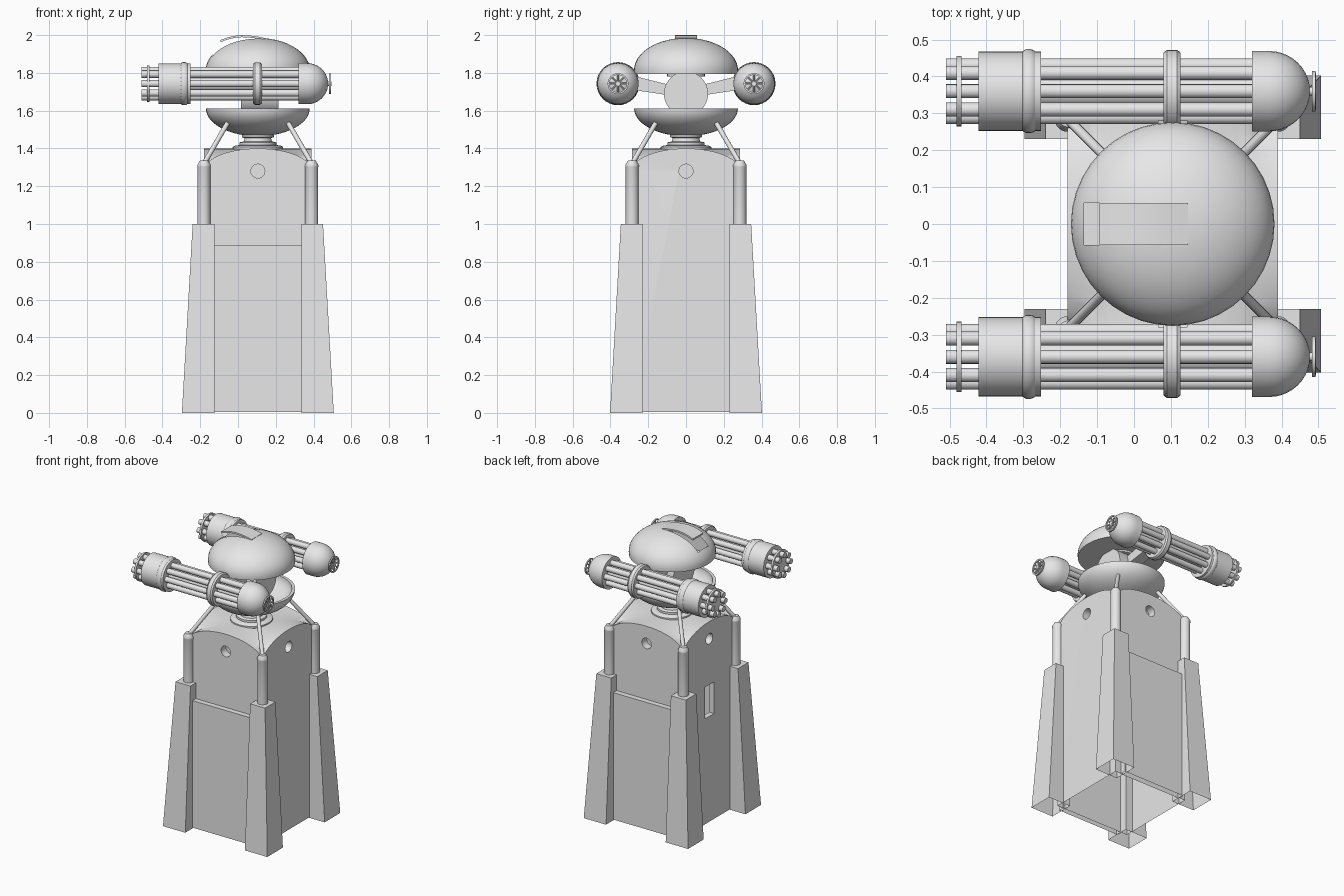
import bpy, bmesh, math
from mathutils import Vector, Matrix

cube = bpy.data.objects.get("Cube")
if cube:
    bpy.data.objects.remove(cube, do_unlink=True)

grey = bpy.data.materials.new("light_grey")
grey.use_nodes = True
grey.diffuse_color = (0.8, 0.8, 0.8, 1)
grey.node_tree.nodes["Principled BSDF"].inputs["Base Color"].default_value = (0.8, 0.8, 0.8, 1)

CX = 0.105            # tower axis
Z = Vector((0, 0, 1))
parts = []


def finish(name, bm, mat=Matrix()):
    bmesh.ops.remove_doubles(bm, verts=bm.verts, dist=1e-5)
    bmesh.ops.transform(bm, matrix=mat, verts=bm.verts)
    bmesh.ops.recalc_face_normals(bm, faces=bm.faces)
    me = bpy.data.meshes.new(name)
    bm.to_mesh(me)
    bm.free()
    me.materials.append(grey)
    ob = bpy.data.objects.new(name, me)
    bpy.context.collection.objects.link(ob)
    parts.append(ob)
    return ob


def lathe(name, profile, loc=(0, 0, 0), axis=Z, seg=32, closed=False):
    """Revolve (radius, height) points about an axis."""
    bm = bmesh.new()
    rings = []
    for i in range(seg):
        a = 2 * math.pi * i / seg
        rings.append([bm.verts.new((r * math.cos(a), r * math.sin(a), h)) for r, h in profile])
    n = len(profile)
    for i in range(seg):
        a, b = rings[i], rings[(i + 1) % seg]
        for j in range(n if closed else n - 1):
            k = (j + 1) % n
            bm.faces.new((a[j], b[j], b[k], a[k]))
    rot = Z.rotation_difference(Vector(axis)).to_matrix().to_4x4()
    return finish(name, bm, Matrix.Translation(loc) @ rot)


def rod(name, p, q, r, seg=16):
    p, q = Vector(p), Vector(q)
    h = (q - p).length
    return lathe(name, [(0, 0), (r, 0), (r, h), (0, h)], p, (q - p).normalized(), seg)


def prism(name, pts, half, mat=Matrix()):
    """Extrude an x-z outline along y."""
    bm = bmesh.new()
    face = bm.faces.new([bm.verts.new((x, -half, z)) for x, z in pts])
    ext = bmesh.ops.extrude_face_region(bm, geom=[face])
    moved = [v for v in ext["geom"] if isinstance(v, bmesh.types.BMVert)]
    bmesh.ops.translate(bm, verts=moved, vec=(0, 2 * half, 0))
    return finish(name, bm, mat)


def box(name, lo, hi):
    pts = [(lo[0], lo[2]), (hi[0], lo[2]), (hi[0], hi[2]), (lo[0], hi[2])]
    mid = (lo[1] + hi[1]) / 2
    return prism(name, pts, (hi[1] - lo[1]) / 2, Matrix.Translation((0, mid, 0)))


def boolean(ob, other, op):
    mod = ob.modifiers.new(op.lower(), "BOOLEAN")
    mod.operation, mod.object, mod.solver = op, other, "EXACT"
    bpy.context.view_layer.objects.active = ob
    bpy.ops.object.modifier_apply(modifier=mod.name)
    parts.remove(other)
    bpy.data.objects.remove(other, do_unlink=True)


def open_faces(ob, rule):
    """Delete the faces whose centre satisfies the rule."""
    bm = bmesh.new()
    bm.from_mesh(ob.data)
    gone = [f for f in bm.faces if rule(f.calc_center_median())]
    bmesh.ops.delete(bm, geom=gone, context="FACES")
    bm.to_mesh(ob.data)
    bm.free()


def at_ground(c):
    return c.z < 0.01


def ellipse(a, b, z, start, end, n=14):
    return [(a * math.cos(t), z + b * math.sin(t))
            for t in (math.radians(start + (end - start) * i / n) for i in range(n + 1))]


# Tower body: two crossing vaults, hollow and open underneath
W = 0.285
arch = [(-W, 0.005), (W, 0.005)] + ellipse(W, 0.118, 1.282, 0, 180, 24)
at_axis = Matrix.Translation((CX, 0, 0))
body = prism("tower_body", arch, W, at_axis)
cross = prism("cross_vault", arch, W, at_axis @ Matrix.Rotation(math.pi / 2, 4, "Z"))
boolean(body, cross, "UNION")
for dx, dy in ((1, 0), (-1, 0), (0, 1), (0, -1)):
    d = Vector((dx, dy, 0))
    c = Vector((CX, 0, 1.28))
    boolean(body, rod("port_cutter", c + d * 0.23, c + d * 0.35, 0.037, 24), "DIFFERENCE")
boolean(body, box("window_cutter", (CX - 0.4, -0.05, 0.74), (CX - 0.25, 0.05, 0.96)), "DIFFERENCE")
open_faces(body, lambda c: at_ground(c) or (abs(c.x - CX + 0.25) < 0.003 and 0.8 < c.z < 0.9))

# Raised panels on front and back
for name, s in (("front", -1), ("back", 1)):
    lo, hi = sorted((s * 0.28, s * 0.322))
    panel = box(name + "_panel", (CX - 0.24, lo, 0.005), (CX + 0.24, hi, 0.89))
    open_faces(panel, at_ground)

# Corner legs (open underneath), pistons and struts
piston = [(0, 0.99), (0.034, 0.99), (0.034, 1.3), (0.035, 1.303), (0.035, 1.313),
          (0.022, 1.335), (0, 1.338)]
for sy, fb in ((-1, "front"), (1, "back")):
    for sx, lr in ((1, "left"), (-1, "right")):
        bm = bmesh.new()
        bmesh.ops.create_cube(bm, size=2)
        for v in bm.verts:
            outer = 0.345 if v.co.z > 0 else 0.402
            x = outer if v.co.x > 0 else 0.23
            y = outer if v.co.y > 0 else 0.23
            v.co = (CX + sx * x, sy * y, max(v.co.z, 0))
        tag = fb + "_" + lr
        open_faces(finish(tag + "_leg", bm), at_ground)
        lathe(tag + "_piston", piston, (CX + sx * W, sy * W, 0), seg=24)
        rod(tag + "_strut", (CX + sx * W, sy * W, 1.32), (CX + sx * 0.16, sy * 0.16, 1.535), 0.013)

# Neck
lathe("neck", [(0, 1.385), (0.12, 1.385), (0.134, 1.395), (0.134, 1.408), (0.12, 1.415),
               (0.098, 1.418), (0.098, 1.432), (0.075, 1.437), (0.07, 1.455), (0.085, 1.46),
               (0.085, 1.475), (0.07, 1.48), (0.07, 1.49), (0, 1.49)], (CX, 0, 0))

# Lower bowl, and upper dome with a flat floor
bowl = ellipse(0.275, 0.147, 1.612, 0, -90) + ellipse(0.255, 0.13, 1.612, -90, 0)
lathe("lower_bowl", bowl, (CX, 0, 0), closed=True, seg=40)
dome = ([(0, 1.795)] + ellipse(0.276, 0.172, 1.813, -6, 90)
        + ellipse(0.262, 0.158, 1.813, 90, -2) + [(0, 1.807)])
shell = lathe("upper_dome", dome, (CX, 0, 0), closed=True, seg=40)
boolean(shell, box("hatch_cutter", (-0.135, -0.057, 1.84), (0.144, 0.057, 2.1)), "DIFFERENCE")

# Raised hatch lid
top = [(0.146, 1.984), (0.1, 1.993), (0.06, 1.998), (0.02, 2.0), (-0.02, 1.996),
       (-0.06, 1.986), (-0.093, 1.974)]
prism("hatch_lid", top + [(x, z - 0.011) for x, z in reversed(top)], 0.057)

# Head pivot and supports
rod("head_post", (CX, 0, 1.48), (CX, 0, 1.64), 0.07, 32)
rod("head_pivot", (CX - 0.09, 0, 1.69), (CX + 0.11, 0, 1.69), 0.117, 40)
lathe("dome_mount", [(0, 1.76), (0.07, 1.76), (0.07, 1.78), (0.1, 1.782), (0.1, 1.8),
                     (0, 1.8)], (CX, 0, 0))

# Rotary guns with their arms
R = 0.108
X = Vector((1, 0, 0))
for name, s in (("front", -1), ("back", 1)):
    gy, gz = s * 0.36, 1.743
    loc = (0, gy, gz)
    arm = [(0.08, 1.68), (0.28, 1.71), (0.28, 1.785), (0.08, 1.735)]
    turn = at_axis @ Matrix.Rotation(s * math.pi / 2, 4, "Z")
    prism(name + "_gun_arm", arm, 0.04, turn)
    for i in range(8):
        a = math.pi * i / 4
        y, z = gy + 0.07 * math.cos(a), gz + 0.07 * math.sin(a)
        rod(f"{name}_barrel_{i + 1}", (-0.51, y, z), (0.33, y, z), 0.019)
    rod(name + "_gun_core", (-0.26, gy, gz), (0.33, gy, gz), 0.047, 24)
    rod(name + "_muzzle_plate", (-0.481, gy, gz), (-0.468, gy, gz), 0.096, 32)
    lathe(name + "_gun_drum", [(0, -0.422), (R, -0.422), (R, -0.302), (0.111, -0.298),
                               (0.114, -0.292), (0.114, -0.28), (0.111, -0.272), (R, -0.268),
                               (R, -0.252), (0, -0.252)], loc, X)
    lathe(name + "_gun_band", [(0, 0.08), (0.105, 0.08), (0.112, 0.09), (0.112, 0.116),
                               (0.105, 0.126), (0, 0.126)], loc, X)
    cap = [(0.109 * math.cos(t), 0.365 + 0.112 * math.sin(t))
           for t in (math.pi / 2 * i / 10 for i in range(11))]
    lathe(name + "_gun_cap", [(0, 0.32), (0.109, 0.32)] + cap, loc, X)
    # Spoked handwheel behind the cap
    rod(name + "_wheel_hub", (0.46, gy, gz), (0.494, gy, gz), 0.012)
    lathe(name + "_wheel_rim", [(0.046, 0.483), (0.055, 0.483), (0.055, 0.492), (0.046, 0.492)],
          loc, X, closed=True)
    for i in range(4):
        a = math.pi * i / 4
        d = Vector((0, math.cos(a), math.sin(a))) * 0.05
        c = Vector((0.488, gy, gz))
        rod(f"{name}_wheel_spoke_{i + 1}", c - d, c + d, 0.005, 8)

# Smooth the round parts, keep hard edges sharp
bpy.ops.object.select_all(action="DESELECT")
for ob in parts:
    ob.select_set(True)
bpy.context.view_layer.objects.active = body
bpy.ops.object.shade_smooth_by_angle(angle=math.radians(32))
